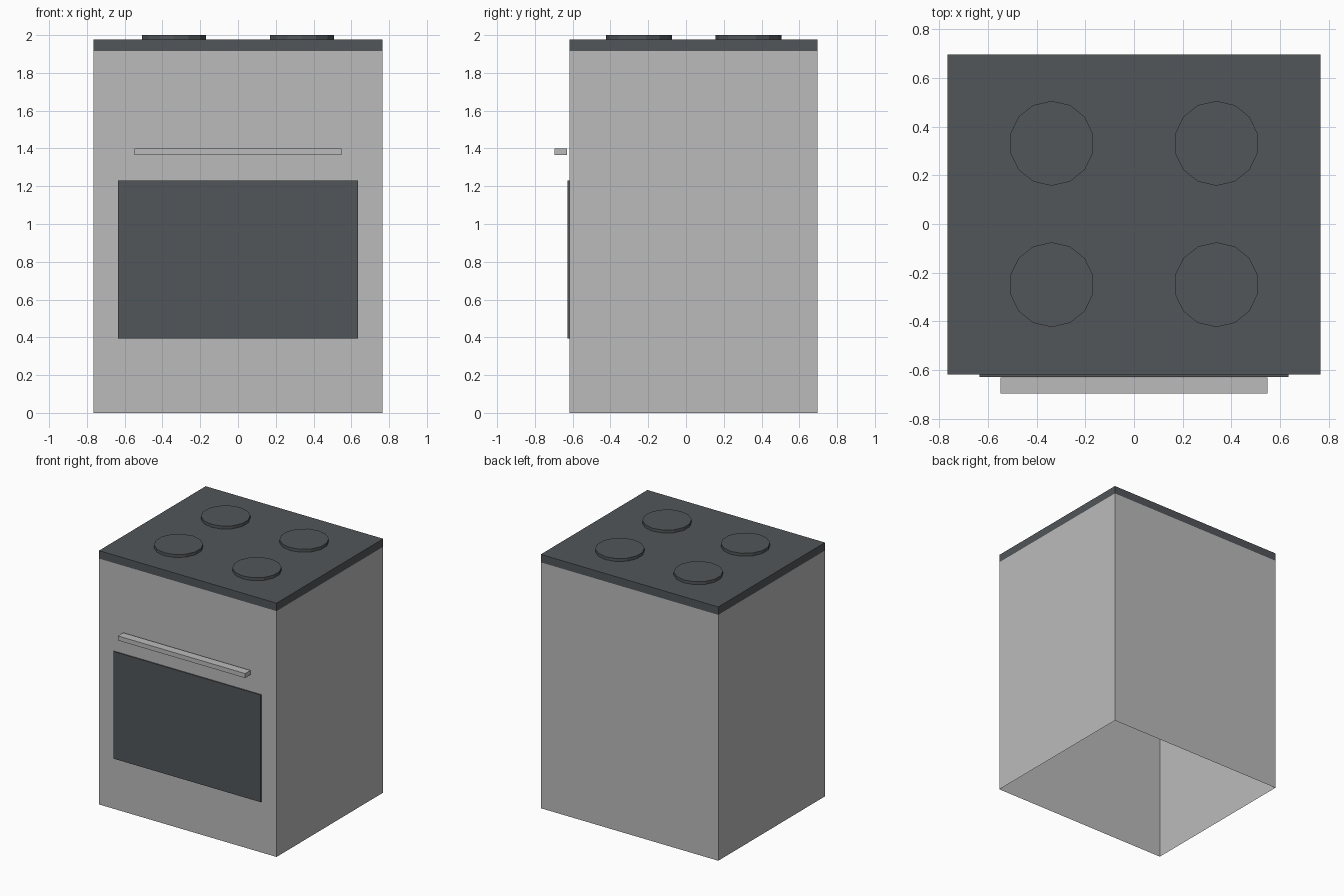
import bpy
import bmesh
from math import sin, cos, tau

cube = bpy.data.objects.get("Cube")
if cube:
    bpy.data.objects.remove(cube, do_unlink=True)


def material(name, color):
    mat = bpy.data.materials.new(name)
    mat.use_nodes = True
    mat.diffuse_color = color
    mat.node_tree.nodes["Principled BSDF"].inputs["Base Color"].default_value = color
    return mat


def prism(name, outline, z0, z1, mat, drop=None):
    """Extrude a flat outline upward; drop omits the faces pointing that way."""
    bm = bmesh.new()
    base = bm.faces.new([bm.verts.new((x, y, z0)) for x, y in outline])
    top = bmesh.ops.extrude_face_region(bm, geom=[base], use_keep_orig=True)["geom"]
    for v in top:
        if isinstance(v, bmesh.types.BMVert):
            v.co.z = z1
    bmesh.ops.recalc_face_normals(bm, faces=bm.faces)
    if drop:
        bm.normal_update()
        hidden = [f for f in bm.faces
                  if sum(a * b for a, b in zip(f.normal, drop)) > 0.9]
        bmesh.ops.delete(bm, geom=hidden, context="FACES")
    mesh = bpy.data.meshes.new(name)
    bm.to_mesh(mesh)
    bm.free()
    mesh.materials.append(mat)
    obj = bpy.data.objects.new(name, mesh)
    bpy.context.collection.objects.link(obj)
    return obj


def box(name, half_x, y0, y1, z0, z1, mat, drop=None):
    outline = [(-half_x, y0), (half_x, y0), (half_x, y1), (-half_x, y1)]
    return prism(name, outline, z0, z1, mat, drop)


steel = material("light grey enamel", (0.497, 0.497, 0.497, 1))
dark = material("dark slate", (0.084, 0.093, 0.1, 1))

# Cabinet, open underneath
front, back, half = -0.618, 0.695, 0.765
top_z = 1.977
box("cabinet", half, front, back, 0, 1.915, steel, drop=(0, 0, -1))

# Cooktop slab
box("cooktop", half, front, back, 1.915, top_z, dark, drop=(0, 0, -1))

# Oven window plate and door handle
box("oven_window", 0.635, front - 0.009, front, 0.395, 1.23, dark, drop=(0, 1, 0))
box("door_handle", 0.548, -0.695, front - 0.012, 1.365, 1.4, steel)

# Four hot plates
SIDES, RADIUS = 14, 0.174
for side, x in (("right", -0.338), ("left", 0.338)):
    for row, y in (("front", -0.249), ("back", 0.331)):
        ring = [(x + RADIUS * sin(tau * i / SIDES), y + RADIUS * cos(tau * i / SIDES))
                for i in range(SIDES)]
        prism(f"hot_plate_{row}_{side}", ring, top_z, 2.0, dark, drop=(0, 0, -1))
